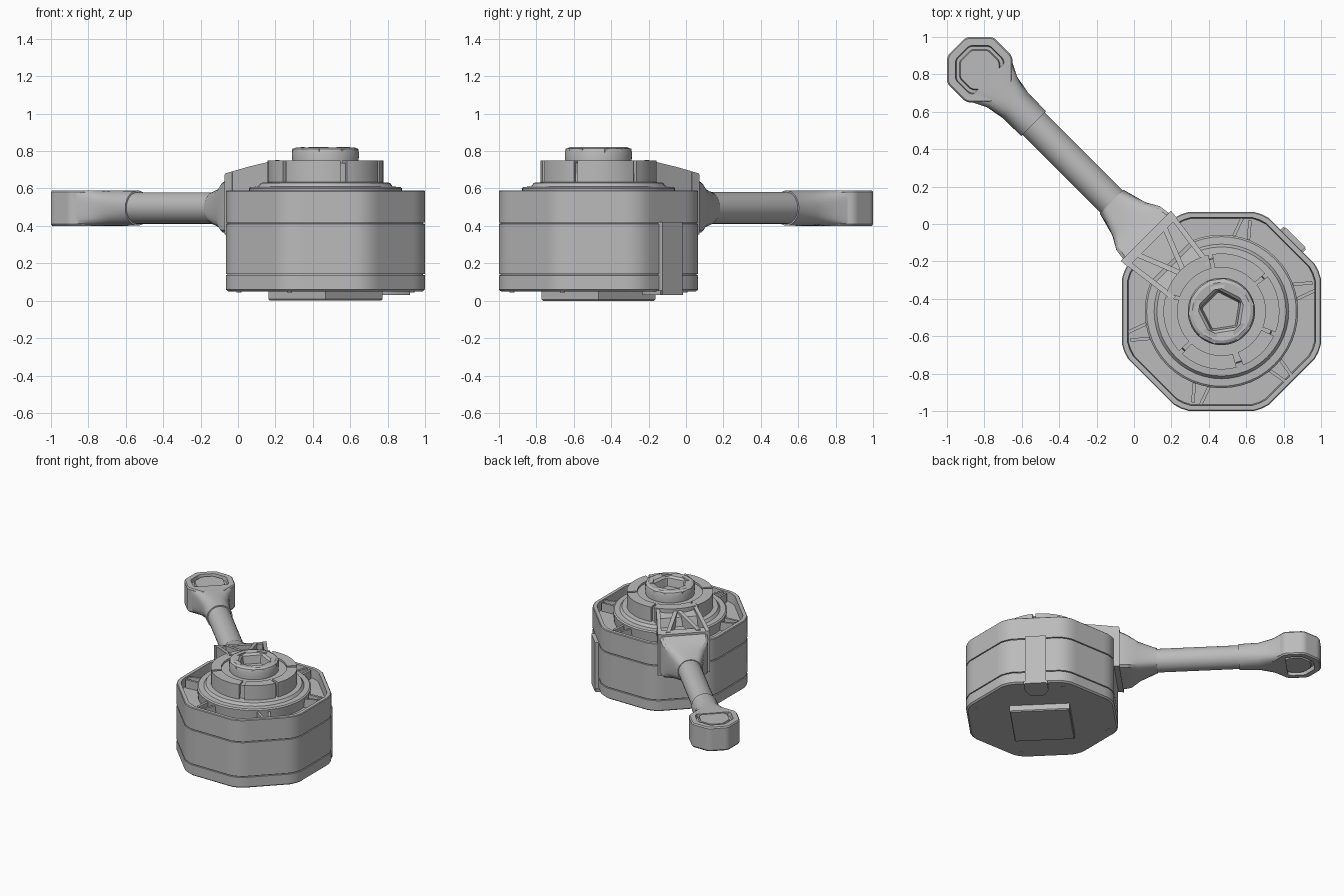
import bpy, bmesh
from math import cos, sin, pi, radians
from mathutils import Matrix

cube = bpy.data.objects.get("Cube")
if cube:
    bpy.data.objects.remove(cube, do_unlink=True)

grey = bpy.data.materials.new("plain grey")
grey.use_nodes = True
GREY = (0.5, 0.5, 0.5, 1)
grey.diffuse_color = GREY
grey.node_tree.nodes["Principled BSDF"].inputs["Base Color"].default_value = GREY

# Everything is built around the housing axis with the arm along local +x
PLACE = Matrix.Translation((0.4675, -0.4675, 0)) @ Matrix.Rotation(radians(135), 4, "Z")
AXIS_Z = 0.495
HEAD_X = 1.828


def shell(name, rings, closed=False):
    """Skin a list of equal point rings; cap the ends unless closed."""
    bm = bmesh.new()
    loops = [[bm.verts.new(p) for p in ring] for ring in rings]
    pairs = list(zip(loops, loops[1:]))
    if closed:
        pairs.append((loops[-1], loops[0]))
    else:
        bm.faces.new(loops[0])
        bm.faces.new(loops[-1])
    n = len(loops[0])
    for a, b in pairs:
        for i in range(n):
            j = (i + 1) % n
            bm.faces.new((a[i], a[j], b[j], b[i]))
    bmesh.ops.recalc_face_normals(bm, faces=bm.faces)
    mesh = bpy.data.meshes.new(name)
    bm.to_mesh(mesh)
    bm.free()
    mesh.materials.append(grey)
    ob = bpy.data.objects.new(name, mesh)
    bpy.context.collection.objects.link(ob)
    ob.matrix_world = PLACE
    bpy.ops.object.select_all(action="DESELECT")
    ob.select_set(True)
    bpy.context.view_layer.objects.active = ob
    bpy.ops.object.shade_smooth_by_angle(angle=radians(28))
    return ob


def polygon(apothem, z, sides=8, cap=1.056, x=0, n=80):
    """Flat-sided ring whose corners are clipped to cap * apothem."""
    pts, step = [], 2 * pi / sides
    for i in range(n):
        a = 2 * pi * i / n
        off = (a + step / 2) % step - step / 2
        r = apothem * min(1 / cos(off), cap)
        pts.append((x + r * cos(a), r * sin(a), z))
    return pts


def circle(r, z, x=0, n=48):
    return polygon(r, z, cap=1, x=x, n=n)


def section(x, half, z0, z1, k, n=32):
    """Cross-section of the arm: k = 1 is round, k = 1.42 is square."""
    mid, tall = (z0 + z1) / 2, (z1 - z0) / 2
    clip = lambda t: max(-1, min(1, k * t))
    return [(x, half * clip(cos(2 * pi * (i + .5) / n)),
             mid + tall * clip(sin(2 * pi * (i + .5) / n))) for i in range(n)]


def quad(x, y0, y1, z0, z1):
    return [(x, y0, z0), (x, y1, z0), (x, y1, z1), (x, y0, z1)]


def arc_block(name, r0, r1, z0, z1, start, end, steps=8):
    rings = []
    for i in range(steps + 1):
        a = radians(start + (end - start) * i / steps)
        rings.append([(r * cos(a), r * sin(a), z)
                      for r, z in ((r0, z0), (r1, z0), (r1, z1), (r0, z1))])
    return shell(name, rings)


# Octagonal housing with two seams and a recessed top inside a rim
A = 0.5325
profile = [(A - .012, .05), (A, .06)]
for seam in (.14, .415):
    profile += [(A, seam - .004), (A - .01, seam - .003),
                (A - .01, seam + .003), (A, seam + .004)]
profile += [(A, .585), (A - .005, .59), (A - .03, .59), (A - .035, .52)]
shell("housing", [polygon(a, z) for a, z in profile])

# Paired ribs crossing the recess
for k in range(1, 6):
    for side in (-1, 1):
        rib = shell("rim_rib", [quad(.38, side * .045 - .009, side * .045 + .009, .51, .585),
                                quad(.51, side * .022 - .009, side * .022 + .009, .51, .585)])
        rib.matrix_world = PLACE @ Matrix.Rotation(radians(60 * k), 4, "Z")

# Stepped collar and drum core
shell("drum_core", [circle(r, z) for r, z in (
    (.40, .51), (.41, .60), (.40, .608), (.36, .61), (.345, .63),
    (.29, .635), (.285, .735), (.19, .735))])

# Drum wall made of arcs with narrow slots between them
for k in range(5):
    arc_block("drum_wall", .235, .31, .635, .75, 62 * k - 103 - 28 - 25, 62 * k - 103 + 30 - 25, 12)
arc_block("drum_wall", .235, .31, .635, .75, 157, 200)

# Crown with a five-sided socket
shell("crown", [circle(r, z, n=80) for r, z in ((.175, .72), (.18, .79), (.172, .812), (.155, .82))]
      + [polygon(.11, .815, 5, 1.2), polygon(.095, .80, 5, 1.2), polygon(.085, .74, 5, 1.2)])
for k in range(5):
    tooth = shell("crown_tooth", [quad(.12, -.035, .035, .79, .822),
                                  quad(.172, -.05, .05, .79, .812)])
    tooth.matrix_world = PLACE @ Matrix.Rotation(radians(72 * k + 36), 4, "Z")

# Bracket joining the drum to the arm
for side in (-1, 1):
    def rail(x, y, low, top):
        return quad(x, side * (y - .014), side * (y + .014), low, top)
    shell("bracket_rail", [rail(.23, .13, .60, .752), rail(.42, .155, .58, .715),
                           rail(.57, .176, .40, .68)])
    shell("bracket_brace", [quad(.30, side * .01 - .015, side * .01 + .015, .60, .735),
                            quad(.55, side * .11 - .015, side * .11 + .015, .60, .685)])
shell("bracket_deck", [quad(.22, -.13, .13, .59, .735), quad(.36, -.145, .145, .59, .705),
                       quad(.38, -.15, .15, .59, .64), quad(.56, -.17, .17, .55, .62)])
shell("bracket_front_wall", [quad(.52, -.185, .185, .36, .685), quad(.572, -.19, .19, .355, .675)])

# Arm: flared root, rod, end sleeve
shell("arm_root", [section(.56, .175, .36, .665, 1.42), section(.63, .165, .365, .63, 1.42),
                   section(.70, .125, .385, .605, 1.25), section(.83, .09, .405, .585, 1)])
shell("arm_rod", [section(x, .085, AXIS_Z - .085, AXIS_Z + .085, 1) for x in (.75, 1.5)])
shell("arm_sleeve", [section(1.42, .094, .401, .589, 1), section(1.56, .096, .40, .59, 1.02),
                     section(1.66, .115, .40, .59, 1.2), section(1.76, .165, .40, .59, 1.42)])

# Arm end with a shallow ring recess and boss on both faces
half = []
for r, depth in ((.168, .095), (.13, .095), (.125, .065), (.108, .065), (.103, .088)):
    half.append((r, depth))
head = [polygon(r, AXIS_Z - d, x=HEAD_X) for r, d in reversed(half)]
head += [polygon(.175, AXIS_Z + d, x=HEAD_X) for d in (-.085, .085)]
head += [polygon(r, AXIS_Z + d, x=HEAD_X) for r, d in half]
shell("arm_head", head)

# Side clip that folds under the housing
shell("side_clip", [quad(-.075, -.56, -.51, .03, .42), quad(.075, -.56, -.51, .03, .42)])
shell("clip_tongue", [quad(x, -.555, y, .03, .055) for x, y in
                      ((-.085, -.45), (-.05, -.38), (.05, -.38), (.085, -.45))])

# Base pad and small corner screws underneath
shell("base_pad", [[(x * s, y * s, z) for x, y in ((-1, -1), (1, -1), (1, 1), (-1, 1))]
                   for s, z in ((.21, 0), (.216, .008), (.216, .055))])
for k in range(4):
    a = radians(22.5 + 90 * k)
    shell("base_screw", [[(x + .5 * cos(a), y + .5 * sin(a), z) for x, y, z in circle(.014, h, n=12)]
                         for h in (.045, .055)])
